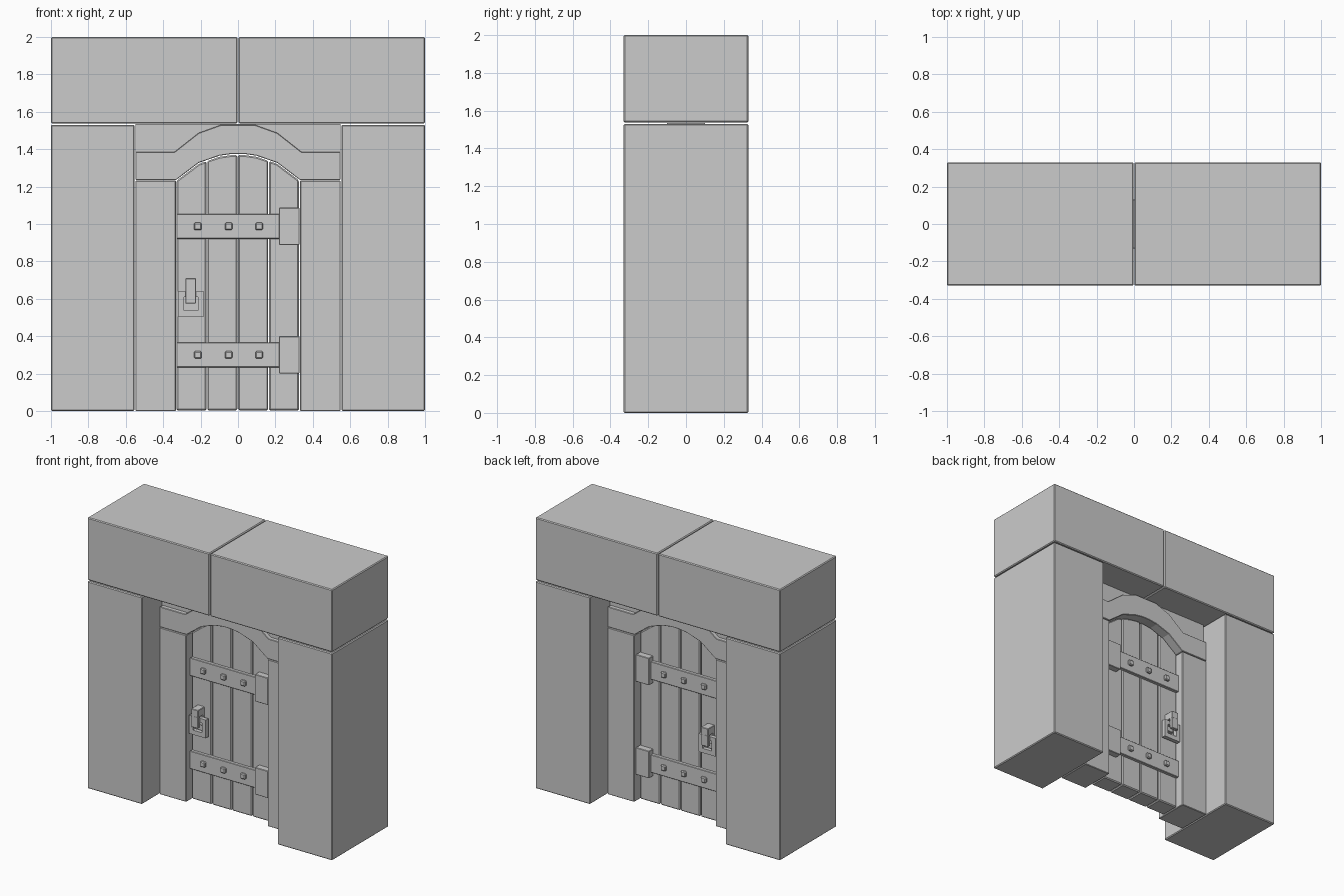
import bpy
import bmesh

cube = bpy.data.objects.get("Cube")
if cube:
    bpy.data.objects.remove(cube, do_unlink=True)

stone = bpy.data.materials.new("grey stone")
stone.use_nodes = True
GREY = (0.6, 0.6, 0.6, 1)
stone.diffuse_color = GREY
stone.node_tree.nodes["Principled BSDF"].inputs["Base Color"].default_value = GREY


def finish(name, bm, bevel=0.0):
    bmesh.ops.recalc_face_normals(bm, faces=bm.faces)
    mesh = bpy.data.meshes.new(name)
    bm.to_mesh(mesh)
    bm.free()
    mesh.materials.append(stone)
    ob = bpy.data.objects.new(name, mesh)
    bpy.context.collection.objects.link(ob)
    if bevel:
        mod = ob.modifiers.new("edge bevel", "BEVEL")
        mod.width = bevel
        mod.segments = 1
        mod.limit_method = "ANGLE"
    return ob


def prism(name, outline, y0, y1, bevel=0.0):
    """Extrude an x-z outline from y0 to y1."""
    bm = bmesh.new()
    face = bm.faces.new([bm.verts.new((x, y0, z)) for x, z in outline])
    ext = bmesh.ops.extrude_face_region(bm, geom=[face])
    verts = [g for g in ext["geom"] if isinstance(g, bmesh.types.BMVert)]
    bmesh.ops.translate(bm, verts=verts, vec=(0, y1 - y0, 0))
    return finish(name, bm, bevel)


def box(name, x0, x1, y0, y1, z0, z1, bevel=0.0):
    return prism(name, [(x0, z0), (x1, z0), (x1, z1), (x0, z1)], y0, y1, bevel)


def mirrored(half):
    return half + [(-x, z) for x, z in reversed(half)]


# Stone pillars, lintel halves and door jambs
for side, s in (("left", 1), ("right", -1)):
    def pair(name, a, b, *rest):
        box(side + name, min(s * a, s * b), max(s * a, s * b), *rest)
    pair("_pillar", 0.553, 1, -0.33, 0.33, 0, 1.53, 0.006)
    pair("_lintel", 0.003, 1, -0.33, 0.33, 1.538, 2, 0.006)
    pair("_jamb", 0.332, 0.549, -0.13, 0.13, 0, 1.232, 0.004)

# Arched head of the frame, with the recessed panel over it
inner = [(-0.33, 1.236), (-0.21, 1.327), (-0.1, 1.365), (-0.03, 1.375)]
outer = [(-0.549, 1.385), (-0.34, 1.385), (-0.21, 1.487), (-0.09, 1.53)]
prism("arch", mirrored(outer) + mirrored([(-0.549, 1.236)] + inner)[::-1],
      -0.13, 0.13, 0.003)
prism("arch_panel", mirrored([(-0.549, 1.535)])
      + mirrored([(-0.549, 1.38), (-0.34, 1.38), (-0.21, 1.48), (-0.09, 1.52)])[::-1],
      -0.1, 0.1)


# Door planks, their tops cut to follow the arch
def arch_height(x):
    pts = mirrored(inner)
    for (xa, za), (xb, zb) in zip(pts, pts[1:]):
        if xa <= x <= xb:
            return za + (zb - za) * (x - xa) / (xb - xa) - 0.006
    return inner[0][1]


for i in range(4):
    x0 = -0.329 + i * 0.165
    x1 = x0 + 0.16
    bends = [x for x, z in mirrored(inner) if x0 + 0.01 < x < x1 - 0.01]
    top = [(x, arch_height(x)) for x in [x0] + bends + [x1]]
    prism(f"plank_{i + 1}", [(x1, 0.003), (x0, 0.003)] + top, -0.07, 0.07, 0.007)

# Hinges and handle on both faces of the door
for face, d in (("front", -1), ("back", 1)):
    def fitting(name, x0, x1, depth, z0, z1, bevel=0.003):
        box(face + name, x0, x1, *sorted((d * 0.065, d * depth)), z0, z1, bevel)

    for level, z in (("lower", 0.3), ("upper", 0.987)):
        fitting(f"_{level}_strap", -0.328, 0.225, 0.093, z - 0.066, z + 0.066)
        fitting(f"_{level}_hinge_plate", 0.22, 0.328, 0.118, z - 0.1, z + 0.1)
        for n, x in enumerate((-0.215, -0.05, 0.113)):
            fitting(f"_{level}_rivet_{n + 1}", x - 0.02, x + 0.02, 0.11,
                    z - 0.02, z + 0.02, 0.006)

    # Square ring hanging from a hooked bar
    fitting("_handle_bar", -0.282, -0.225, 0.09, 0.575, 0.71)
    fitting("_handle_hook", -0.282, -0.225, 0.145, 0.655, 0.71)
    box(face + "_handle_hook_tip", -0.282, -0.225, *sorted((d * 0.118, d * 0.145)),
        0.575, 0.66, 0.003)
    for name, x0, x1, z0, z1 in (("left", -0.214, -0.183, 0.505, 0.64),
                                 ("right", -0.32, -0.289, 0.505, 0.64),
                                 ("bottom", -0.289, -0.214, 0.505, 0.538),
                                 ("top", -0.289, -0.214, 0.61, 0.64)):
        box(f"{face}_ring_{name}", x0, x1, *sorted((d * 0.085, d * 0.115)), z0, z1)
